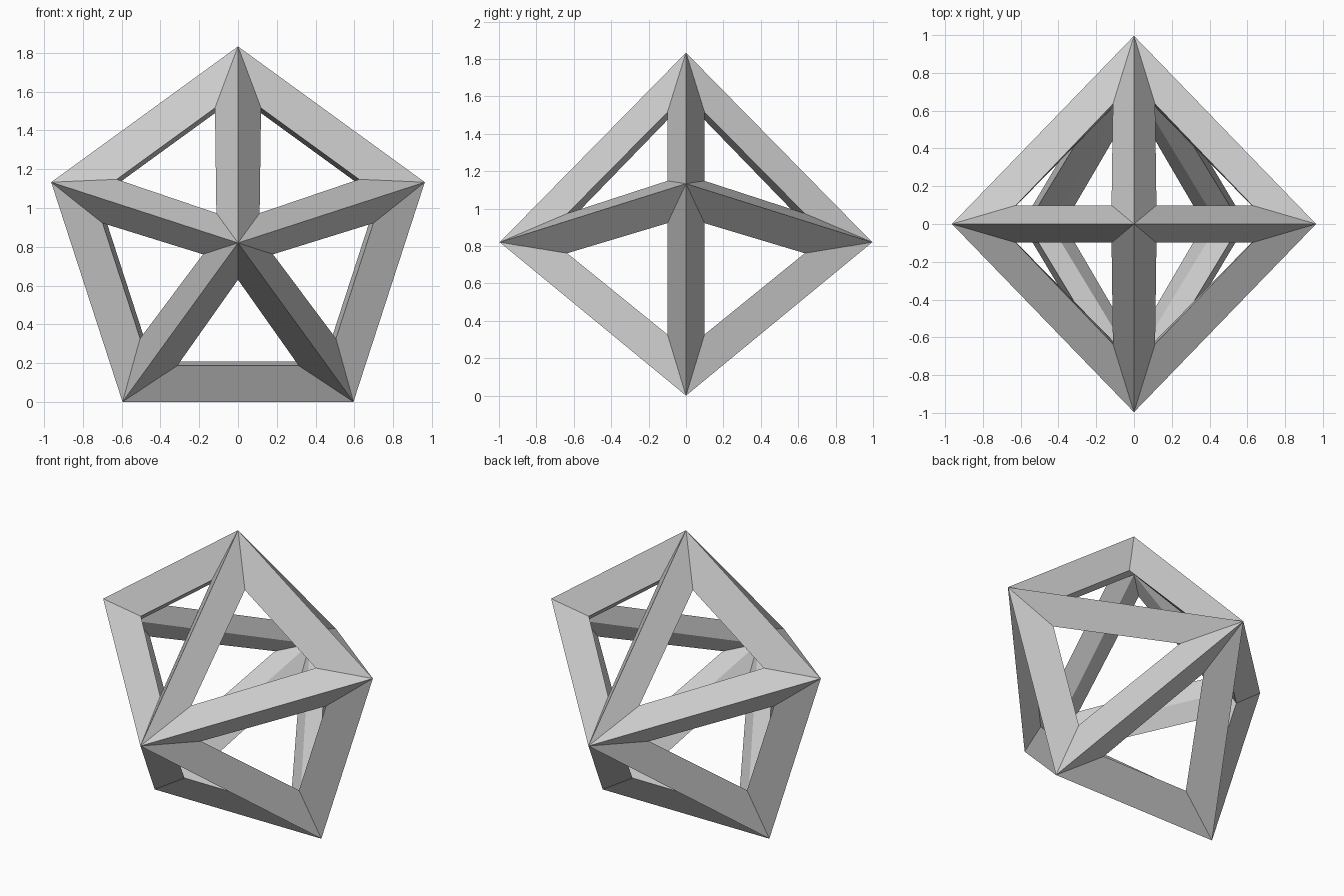
import bpy, bmesh
from math import sin, cos, pi
from mathutils import Vector

if "Cube" in bpy.data.objects:
    bpy.data.objects.remove(bpy.data.objects["Cube"])

# Pentagonal bipyramid frame: diamond-section struts along every edge
R, APEX = 1.0135, 0.996          # outer ring radius, half depth
R_IN, APEX_IN = 0.756, 0.733     # inner ridge ring radius, inner half depth
CZ = R * cos(pi / 5)             # centre height


def ring_pt(i, r):
    a = pi / 2 + i * 2 * pi / 5
    return Vector((r * cos(a), 0, CZ + r * sin(a)))


def frame_pt(i, apothem, half, y, sign):
    """Point given by distance from centre and sideways shift on side i."""
    a = pi / 2 + (i + 0.5) * 2 * pi / 5
    return Vector((apothem * cos(a) - sign * half * sin(a), y,
                   CZ + apothem * sin(a) + sign * half * cos(a)))


bm = bmesh.new()
outer = [bm.verts.new(ring_pt(i, R)) for i in range(5)]
inner = [bm.verts.new(ring_pt(i, R_IN)) for i in range(5)]

for s in (-1, 1):
    tip = bm.verts.new((0, s * APEX, CZ))
    tip_in = bm.verts.new((0, s * APEX_IN, CZ))
    for i in range(5):
        j = (i + 1) % 5
        # triangular opening in this side
        hole = [bm.verts.new(frame_pt(i, 0.19, 0, s * 0.635, 1)),
                bm.verts.new(frame_pt(i, 0.633, 0.313, s * 0.099, -1)),
                bm.verts.new(frame_pt(i, 0.633, 0.313, s * 0.099, 1))]
        out = [tip, outer[i], outer[j]]
        inn = [tip_in, inner[i], inner[j]]
        # outer and inner strut faces around the opening
        for k in range(3):
            m = (k + 1) % 3
            bm.faces.new((out[k], out[m], hole[m], hole[k]))
            bm.faces.new((hole[k], hole[m], inn[m], inn[k]))

bmesh.ops.recalc_face_normals(bm, faces=bm.faces)
mesh = bpy.data.meshes.new("bipyramid_frame")
bm.to_mesh(mesh)
bm.free()
bpy.context.collection.objects.link(bpy.data.objects.new("bipyramid_frame", mesh))
